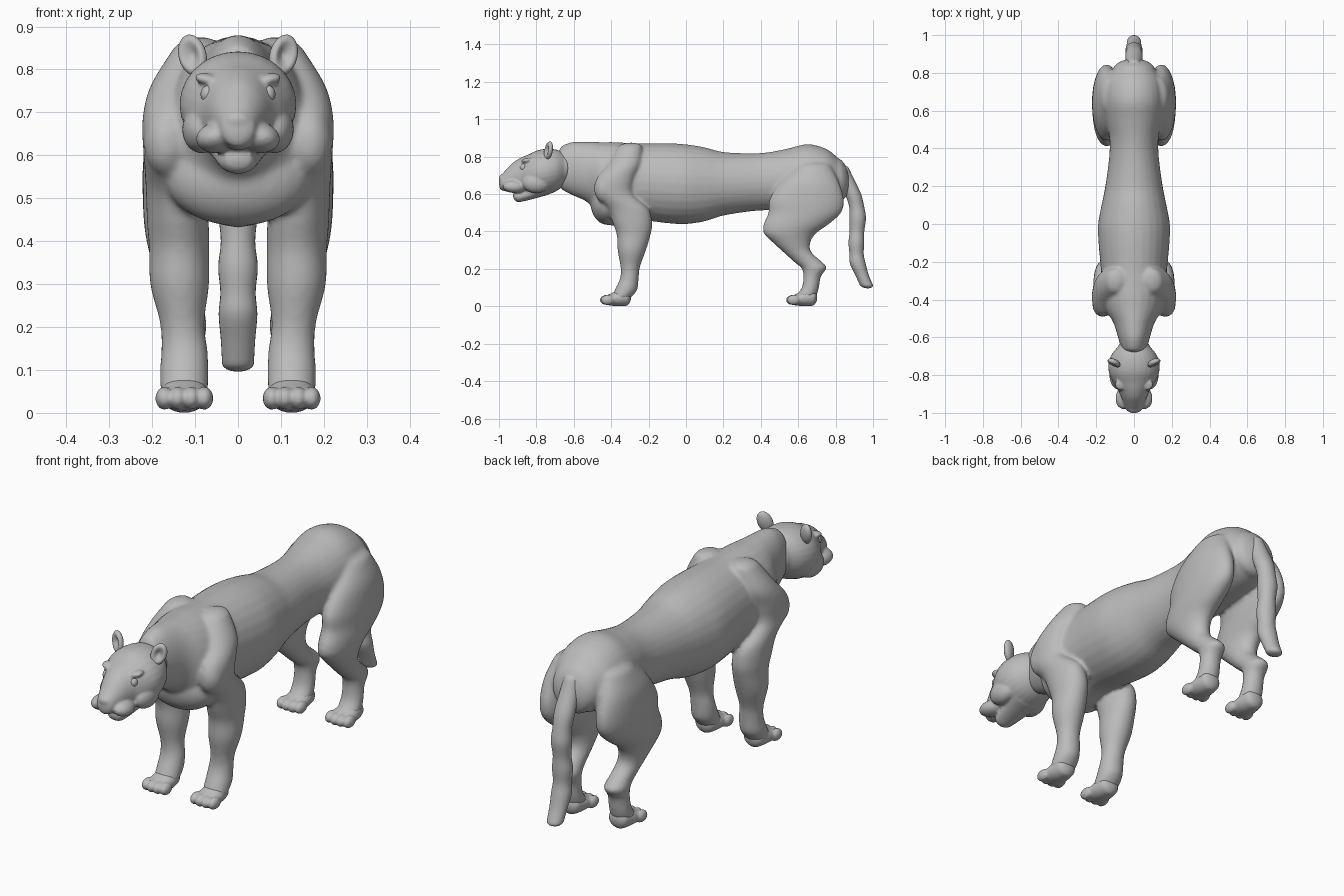
import bpy, bmesh, math
from mathutils import Matrix, Vector, Euler

cube = bpy.data.objects.get("Cube")
if cube:
    bpy.data.objects.remove(cube, do_unlink=True)

grey = bpy.data.materials.new("plain grey")
grey.use_nodes = True
grey.diffuse_color = (0.5, 0.5, 0.5, 1)
grey.node_tree.nodes["Principled BSDF"].inputs["Base Color"].default_value = (0.5, 0.5, 0.5, 1)

SIDES = (("left", 1), ("right", -1))
SEG = 28


def spline(a, b, c, d, t):
    return 0.5 * (2 * b + (c - a) * t + (2 * a - 5 * b + 4 * c - d) * t * t
                  + (3 * b - a - 3 * c + d) * t ** 3)


def loft(bm, sections, axis, side=1, dome=0.6):
    """Closed tube through (x, y, z, radius, radius) rings lying across the axis."""
    pts = [Vector(s) for s in sections]
    ext = [pts[0]] + pts + [pts[-1]]
    path = [spline(*ext[i:i + 4], k / 4) for i in range(len(pts) - 1) for k in range(4)]
    path.append(pts[-1])

    def cap(end, inner):
        depth = min(end[3], end[4]) * dome
        way = (end - inner).to_3d().normalized() * depth
        rings = []
        for k in range(1, 5):
            a = k * math.pi / 2 / 4.2
            ring = end.copy()
            for j in range(3):
                ring[j] += way[j] * math.sin(a)
            ring[3] *= math.cos(a)
            ring[4] *= math.cos(a)
            rings.append(ring)
        return rings

    path = cap(path[0], path[1])[::-1] + path + cap(path[-1], path[-2])
    rings = []
    for x, y, z, ra, rb in path:
        ring = []
        for k in range(SEG):
            a = 2 * math.pi * k / SEG
            u, v = ra * math.cos(a), rb * math.sin(a)
            co = (x + u, y, z + v) if axis == "Y" else (x + u, y + v, z)
            ring.append(bm.verts.new((co[0] * side, co[1], co[2])))
        rings.append(ring)
    for r0, r1 in zip(rings, rings[1:]):
        for k in range(SEG):
            n = (k + 1) % SEG
            bm.faces.new((r0[k], r0[n], r1[n], r1[k]))
    bm.faces.new(rings[0])
    bm.faces.new(rings[-1])


def blob(bm, loc, size, side=1, rot=(0, 0, 0)):
    """Ellipsoid, mirrored to the other side when side is -1."""
    m = (Matrix.Diagonal((side, 1, 1, 1)) @ Matrix.Translation(loc)
         @ Euler([math.radians(r) for r in rot]).to_matrix().to_4x4()
         @ Matrix.Diagonal((*size, 1)))
    return m, bmesh.ops.create_uvsphere(bm, u_segments=24, v_segments=16, radius=1, matrix=m)["verts"]


def finish(bm, name, voxel=0, smooth=6):
    bmesh.ops.recalc_face_normals(bm, faces=bm.faces)
    for f in bm.faces:
        f.smooth = True
    mesh = bpy.data.meshes.new(name)
    bm.to_mesh(mesh)
    bm.free()
    mesh.materials.append(grey)
    ob = bpy.data.objects.new(name, mesh)
    bpy.context.scene.collection.objects.link(ob)
    if voxel:
        fuse = ob.modifiers.new("fuse", "REMESH")
        fuse.mode = "VOXEL"
        fuse.voxel_size = voxel
        fuse.use_smooth_shade = True
        relax = ob.modifiers.new("relax", "SMOOTH")
        relax.factor = 0.5
        relax.iterations = smooth
    return ob


# Body: trunk with neck, plus the four legs fused into it
body = bmesh.new()
trunk = [(-.65, .74, .07, .125), (-.60, .735, .085, .145), (-.52, .715, .11, .165),
         (-.45, .665, .155, .213), (-.38, .655, .172, .223), (-.25, .665, .175, .206),
         (-.1, .658, .188, .214), (0, .653, .19, .213), (.1, .652, .172, .198),
         (.2, .655, .152, .17), (.35, .663, .132, .155), (.45, .67, .13, .155),
         (.55, .685, .147, .16), (.65, .70, .157, .167), (.75, .695, .147, .147),
         (.81, .68, .115, .115)]
loft(body, [(0, *s) for s in trunk], "Y")
blob(body, (0, -.42, .55), (.17, .09, .115))
front_leg = [(.10, -.30, .85, .05, .065), (.145, -.33, .76, .06, .085), (.165, -.38, .68, .058, .10),
             (.165, -.385, .60, .055, .10), (.15, -.31, .52, .065, .11), (.14, -.285, .44, .072, .105),
             (.137, -.28, .38, .07, .09), (.136, -.29, .30, .069, .076), (.13, -.298, .21, .052, .052),
             (.125, -.303, .15, .054, .05), (.125, -.32, .09, .057, .06), (.125, -.345, .05, .055, .055)]
hind_leg = [(.12, .68, .74, .06, .10), (.14, .66, .66, .072, .16), (.145, .645, .57, .077, .20),
            (.145, .635, .50, .077, .195), (.145, .59, .44, .074, .175), (.143, .555, .39, .068, .14),
            (.138, .565, .34, .06, .10), (.132, .595, .29, .053, .075), (.127, .655, .235, .05, .075),
            (.125, .685, .205, .053, .068), (.125, .675, .16, .047, .047), (.125, .665, .10, .049, .046),
            (.125, .645, .06, .052, .055)]
for _, s in SIDES:
    loft(body, front_leg, "Z", s)
    loft(body, hind_leg, "Z", s)
    blob(body, (.165, -.43, .63), (.055, .062, .08), s)
finish(body, "body", .009, 8)

# Paws: a pad with four toes each
for end, toe_y in (("front", -.425), ("hind", .57)):
    for label, s in SIDES:
        paw = bmesh.new()
        loft(paw, [(.125, toe_y + .105, .047, .048, .045), (.125, toe_y + .06, .042, .055, .042),
                   (.125, toe_y + .015, .035, .056, .03)], "Y", s)
        for i in range(4):
            off = i - 1.5
            blob(paw, (.125 + off * .031, toe_y + .006 * (abs(off) - .5), .034), (.021, .036, .027), s)
        finish(paw, f"{end}_{label}_paw", .006, 3)

# Tail: gently knotted and hanging
tail = bmesh.new()
loft(tail, [(0, .82, .74, .04, .05), (0, .855, .68, .042, .043), (0, .893, .60, .046, .043),
            (0, .913, .53, .042, .04), (0, .918, .47, .046, .044), (0, .914, .40, .04, .039),
            (0, .911, .34, .046, .042), (0, .912, .28, .041, .038), (0, .918, .23, .045, .042),
            (0, .94, .17, .04, .036), (0, .964, .115, .037, .035)], "Z")
finish(tail, "tail")

# Head: skull and muzzle, lower jaw, cheeks, brows and lips
head = bmesh.new()
skull = [(-.65, .735, .085, .085), (-.69, .727, .118, .11), (-.74, .72, .135, .122),
         (-.79, .715, .132, .12), (-.84, .705, .11, .108), (-.88, .70, .084, .096),
         (-.92, .692, .066, .08), (-.955, .675, .052, .063), (-.98, .665, .042, .046)]
loft(head, [(0, *s) for s in skull], "Y", dome=.5)
loft(head, [(0, -.74, .635, .08, .04), (0, -.82, .607, .062, .034),
            (0, -.89, .587, .045, .03), (0, -.91, .588, .037, .026)], "Y")
blob(head, (0, -.985, .682), (.03, .017, .02))
for _, s in SIDES:
    blob(head, (.048, -.915, .642), (.049, .066, .036), s, (0, 12, 14))
    blob(head, (.085, -.80, .66), (.045, .075, .055), s)
    blob(head, (.07, -.85, .777), (.032, .03, .014), s, (0, -12, 25))
finish(head, "head", .006, 4)

# Cupped ears and bead eyes
for label, s in SIDES:
    ear = bmesh.new()
    m, verts = blob(ear, (.106, -.735, .833), (.034, .02, .05), s, (-6, 20, 22))
    inv = m.inverted()
    for v in verts:
        p = inv @ v.co
        if p.y < 0:
            p.y += 1.8 * max(0, .75 - math.hypot(p.x, p.z))
            v.co = m @ p
    finish(ear, f"{label}_ear")
    eye = bmesh.new()
    blob(eye, (.07, -.868, .742), (.017, .019, .021), s)
    finish(eye, f"{label}_eye")
